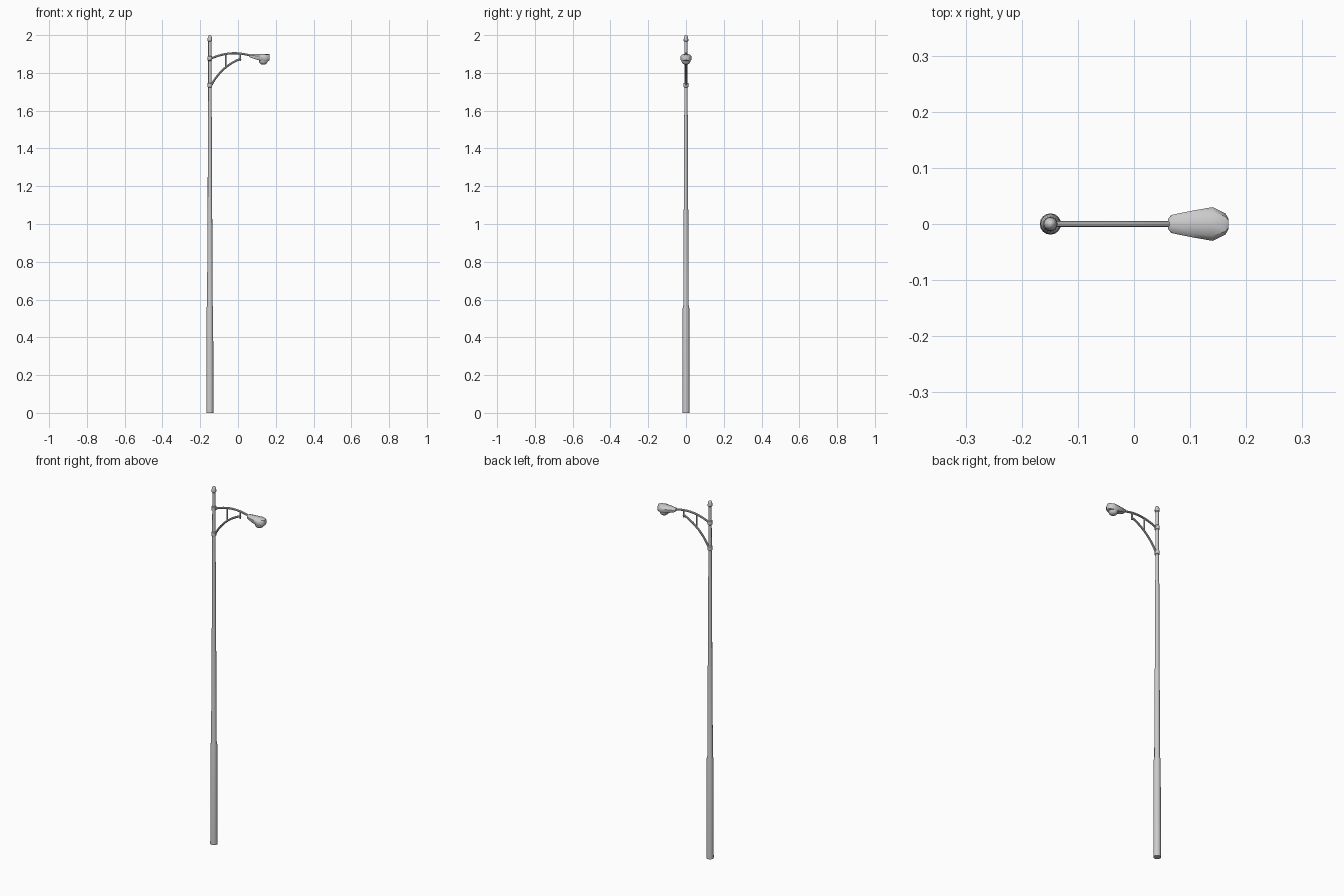
import bpy, bmesh, math
from mathutils import Vector

if "Cube" in bpy.data.objects:
    bpy.data.objects.remove(bpy.data.objects["Cube"])

POLE_X = -0.149


def finish(name, bm, angle=35):
    bmesh.ops.recalc_face_normals(bm, faces=bm.faces)
    me = bpy.data.meshes.new(name)
    bm.to_mesh(me)
    bm.free()
    ob = bpy.data.objects.new(name, me)
    bpy.context.collection.objects.link(ob)
    bpy.ops.object.select_all(action='DESELECT')
    ob.select_set(True)
    bpy.context.view_layer.objects.active = ob
    bpy.ops.object.shade_smooth_by_angle(angle=math.radians(angle))
    return ob


def loft(name, rings, angle=35):
    """Skin a list of closed rings and cap both ends."""
    bm = bmesh.new()
    vs = [[bm.verts.new(p) for p in r] for r in rings]
    n = len(vs[0])
    for a, b in zip(vs, vs[1:]):
        for i in range(n):
            j = (i + 1) % n
            bm.faces.new((a[i], a[j], b[j], b[i]))
    bm.faces.new(vs[0][::-1])
    bm.faces.new(vs[-1])
    return finish(name, bm, angle)


def lathe(name, profile, x, n=16):
    turn = [2 * math.pi * i / n for i in range(n)]
    return loft(name, [[(x + r * math.cos(t), r * math.sin(t), z) for t in turn]
                       for r, z in profile])


def tube(name, path, r, n=10):
    """Round tube along an (x, z) path in the plane y = 0."""
    rings = []
    for i, (x, z) in enumerate(path):
        a, b = path[max(i - 1, 0)], path[min(i + 1, len(path) - 1)]
        d = Vector((b[0] - a[0], 0, b[1] - a[1])).normalized()
        side = Vector((-d.z, 0, d.x))
        rings.append([Vector((x, 0, z)) + side * r * math.cos(t) + Vector((0, r * math.sin(t), 0))
                      for t in (2 * math.pi * k / n for k in range(n))])
    return loft(name, rings)


def bezier(p0, p1, p2, steps=10):
    out = []
    for i in range(steps + 1):
        t = i / steps
        out.append(tuple((1 - t) ** 2 * a + 2 * t * (1 - t) * b + t * t * c
                         for a, b, c in zip(p0, p1, p2)))
    return out


# Stepped, tapering pole
lathe("pole", [(0.019, 0), (0.0175, 0.555), (0.0145, 0.57), (0.0125, 1.07),
               (0.0115, 1.08), (0.0105, 1.56), (0.009, 1.58), (0.0085, 1.97)], POLE_X)

# Finial cap
lathe("finial", [(0.0085, 1.966), (0.012, 1.97), (0.012, 1.98), (0.010, 1.991),
                 (0.006, 1.998), (0.002, 2.0)], POLE_X)

# Collars where the bracket meets the pole
for name, z in (("lower_collar", 1.735), ("upper_collar", 1.877)):
    lathe(name, [(0.0085, z - 0.013), (0.0125, z - 0.01), (0.0125, z + 0.01),
                 (0.0085, z + 0.013)], POLE_X)

# Curved arm, brace and the two struts between them
tube("arm", bezier((POLE_X, 1.873), (-0.03, 1.930), (0.09, 1.883), 12), 0.0055)
tube("brace", bezier((POLE_X + 0.004, 1.728), (-0.09, 1.835), (0.016, 1.876), 10), 0.0055)
tube("inner_strut", [(-0.066, 1.826), (-0.066, 1.898)], 0.004)
tube("outer_strut", [(0.013, 1.862), (0.013, 1.902)], 0.004)

# Lamp housing: one cross-section per station (x, half width, bottom, top)
stations = [(0.061, 0.009, 1.884, 1.896), (0.066, 0.016, 1.881, 1.899),
            (0.105, 0.024, 1.868, 1.901), (0.14, 0.030, 1.863, 1.901),
            (0.163, 0.019, 1.864, 1.900), (0.168, 0.010, 1.867, 1.898)]
rings = []
for x, w, lo, hi in stations:
    h = hi - lo
    half = [(w * 0.8, lo), (w, lo + h * 0.2), (w, hi - h * 0.35), (w * 0.7, hi - h * 0.1)]
    ring = [(0, lo)] + half + [(0, hi)] + [(-y, z) for y, z in half[::-1]]
    rings.append([(x, y, z) for y, z in ring])
loft("lamp_housing", rings, 40)

# Bowl lens under the housing
lathe("lens", [(0.024, 1.872), (0.024, 1.861), (0.020, 1.852), (0.012, 1.846),
               (0.004, 1.844)], 0.134)
